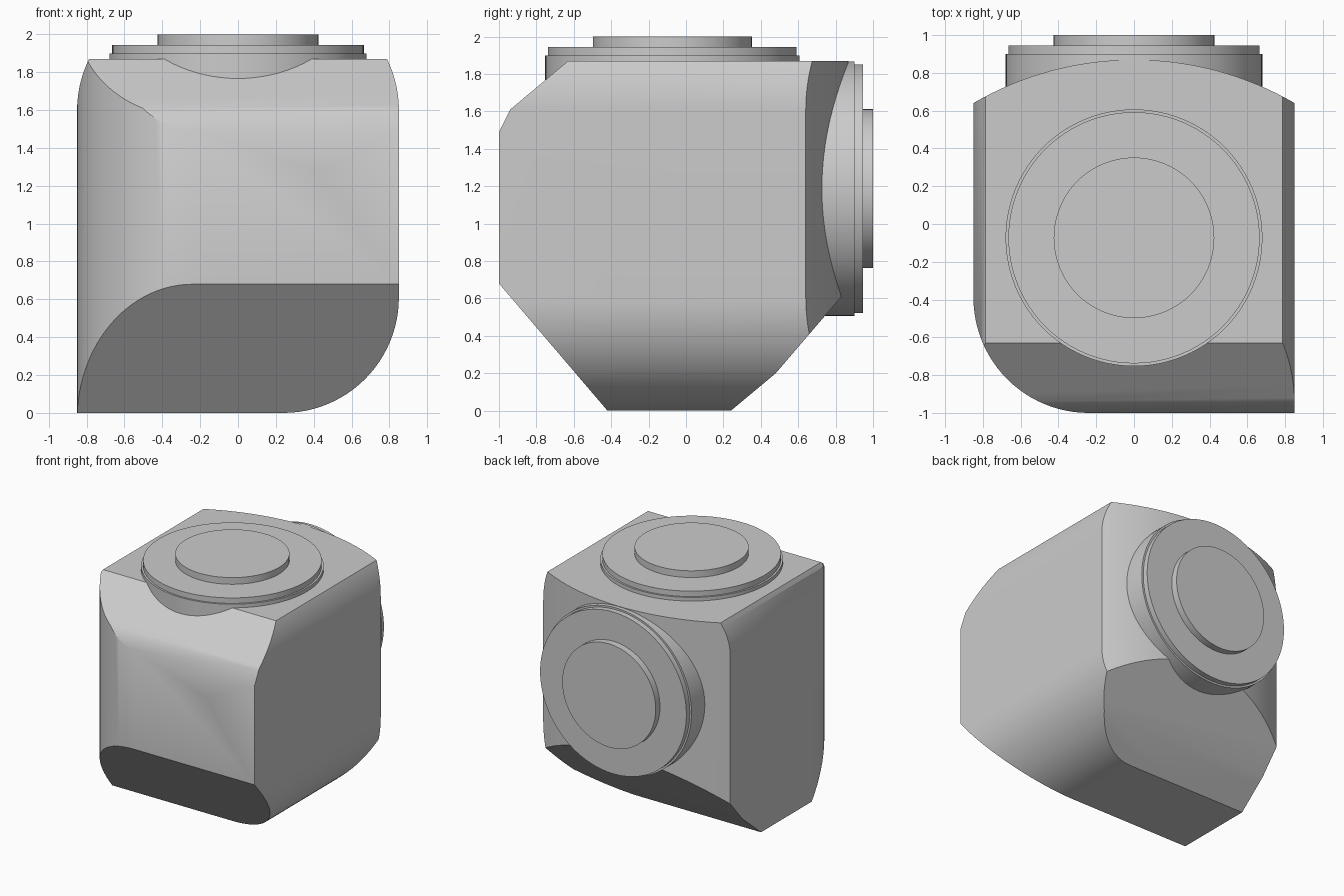
import bpy, bmesh
from math import sin, cos, pi, radians, asin
from mathutils import Vector, Matrix

cube = bpy.data.objects.get("Cube")
if cube:
    bpy.data.objects.remove(cube, do_unlink=True)

grey = bpy.data.materials.new("plain grey")
grey.use_nodes = True
colour = (0.6, 0.6, 0.6, 1)
grey.diffuse_color = colour
grey.node_tree.nodes["Principled BSDF"].inputs["Base Color"].default_value = colour

HALF_X, TOP, R = 0.85, 1.87, 0.61


def arc(cx, cy, r, start, end, steps=24):
    angles = [radians(start + (end - start) * i / steps) for i in range(steps + 1)]
    return [(cx + r * cos(a), cy + r * sin(a)) for a in angles]


def add_object(name, bm):
    bmesh.ops.recalc_face_normals(bm, faces=bm.faces)
    mesh = bpy.data.meshes.new(name)
    bm.to_mesh(mesh)
    bm.free()
    mesh.materials.append(grey)
    obj = bpy.data.objects.new(name, mesh)
    bpy.context.collection.objects.link(obj)
    return obj


def prism(name, profile, place, low, high):
    """Extrude a closed outline; place maps (u, v, depth) to a point."""
    bm = bmesh.new()
    face = bm.faces.new([bm.verts.new(place(u, v, low)) for u, v in profile])
    new = bmesh.ops.extrude_face_region(bm, geom=[face])["geom"]
    shift = Vector(place(0, 0, high)) - Vector(place(0, 0, low))
    bmesh.ops.translate(bm, vec=shift, verts=[g for g in new if isinstance(g, bmesh.types.BMVert)])
    return add_object(name, bm)


def smooth(obj):
    bpy.ops.object.select_all(action="DESELECT")
    obj.select_set(True)
    bpy.context.view_layer.objects.active = obj
    bpy.ops.object.shade_smooth_by_angle(angle=radians(30))


# Side outline: sloped front and bottom corners
side = [(-1, 1.49), (-0.94, 1.61), (-0.63, TOP), (1.2, TOP), (1.2, 1.04),
        (0.48, 0.2), (0.24, 0), (-0.42, 0), (-1, 0.68)]
body = prism("body", side, lambda u, v, d: (d, u, v), -1, 1)

# Front outline: rounded lower left side, top corners partly rounded
cx = HALF_X - R
top_angle = 180 / pi * asin((TOP - 1.6) / R)
front = [(-HALF_X, -0.1), (cx, -0.1)] + arc(cx, R, R, -90, 0)
front += arc(cx, 1.6, R, 0, top_angle + 4, 12) + arc(-cx, 1.6, R, 176 - top_angle, 180, 12)
front[1] = (-HALF_X + 0.3, -0.1)
front[2] = (cx, 0)
front = [(-HALF_X, 0)] + front[2:]
front_cutter = prism("front_cutter", front, lambda u, v, d: (u, d, v), -1.5, 1.5)

# Plan outline: one rounded front corner and a bowed back
back_r = 1.686
spread = 180 / pi * asin(HALF_X / back_r)
plan = arc(-cx, R - 1, R, 180, 270) + [(HALF_X, -1)]
plan += arc(0, 0.87 - back_r, back_r, 90 - spread, 90 + spread, 32)
plan_cutter = prism("plan_cutter", plan, lambda u, v, d: (u, v, d), -0.5, 2.5)

for cutter in (front_cutter, plan_cutter):
    mod = body.modifiers.new("trim", "BOOLEAN")
    mod.operation = "INTERSECT"
    mod.solver = "EXACT"
    mod.object = cutter
    cutter.hide_render = True
bpy.context.view_layer.update()
shaped = bpy.data.meshes.new_from_object(body.evaluated_get(bpy.context.evaluated_depsgraph_get()))
body.modifiers.clear()
body.data = shaped
for cutter in (front_cutter, plan_cutter):
    bpy.data.objects.remove(cutter, do_unlink=True)
smooth(body)


# Stepped round flanges on the top and back
def flange(name, matrix, base):
    steps = [(0.68, base, 0.9), (0.665, 0.9, 0.945), (0.425, 0.945, 1)]
    bm = bmesh.new()
    rings = []
    for radius, low, high in steps:
        for z in (low, high):
            rings.append([bm.verts.new((x, y, z)) for x, y in arc(0, 0, radius, 0, 360, 96)[:-1]])
    for a, b in zip(rings, rings[1:]):
        for i in range(96):
            j = (i + 1) % 96
            bm.faces.new((a[i], a[j], b[j], b[i]))
    bm.faces.new(rings[0])
    bm.faces.new(rings[-1])
    bm.transform(matrix)
    smooth(add_object(name, bm))


flange("top_flange", Matrix.Translation((0, -0.073, 1)), 0.7)
flange("back_flange", Matrix.Translation((0, 0, 1.187)) @ Matrix.Rotation(-pi / 2, 4, "X"), 0.6)
